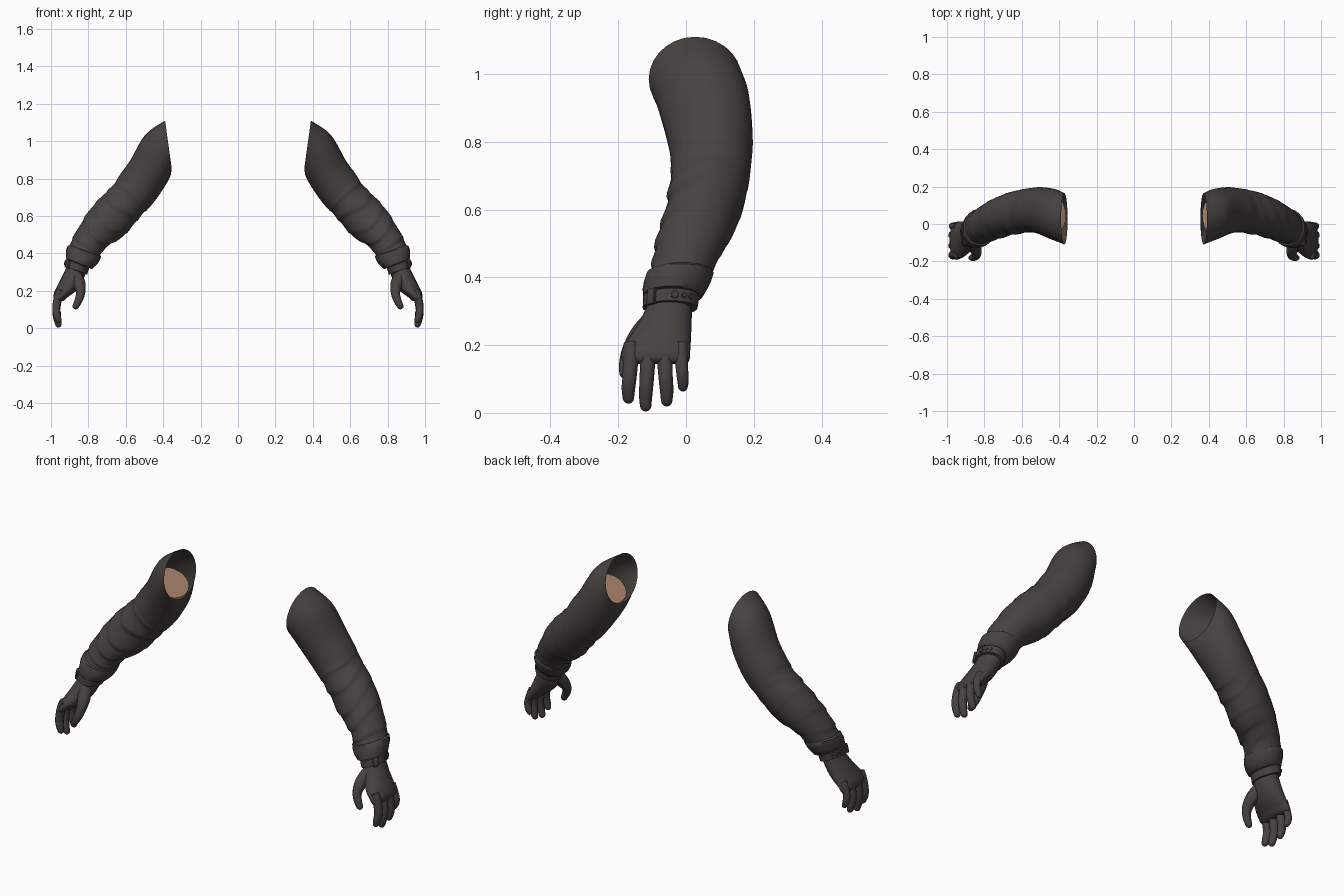
import bpy, bmesh, math
from mathutils import Vector

cube = bpy.data.objects.get("Cube")
if cube:
    bpy.data.objects.remove(cube, do_unlink=True)


def material(name, rgb):
    m = bpy.data.materials.new(name)
    m.use_nodes = True
    m.diffuse_color = (*rgb, 1)
    bsdf = m.node_tree.nodes["Principled BSDF"]
    bsdf.inputs["Base Color"].default_value = (*rgb, 1)
    bsdf.inputs["Roughness"].default_value = 0.8
    return m


CLOTH = material("dark cloth", (0.063, 0.055, 0.052))
SKIN = material("skin", (0.42, 0.24, 0.16))


def finish(bm, name, mat, angle=50):
    """Turn the left-side mesh into a mirrored, smooth-shaded pair."""
    bmesh.ops.recalc_face_normals(bm, faces=bm.faces)
    mesh = bpy.data.meshes.new(name)
    bm.to_mesh(mesh)
    bm.free()
    mesh.materials.append(mat)
    ob = bpy.data.objects.new(name, mesh)
    bpy.context.collection.objects.link(ob)
    bpy.ops.object.select_all(action="DESELECT")
    ob.select_set(True)
    bpy.context.view_layer.objects.active = ob
    bpy.ops.object.shade_smooth_by_angle(angle=math.radians(angle))
    ob.modifiers.new("Mirror", "MIRROR").use_mirror_merge = False
    return ob


def loft(bm, rows, cap_start=False, cap_end=False):
    rings = [[bm.verts.new(p) for p in row] for row in rows]
    n = len(rings[0])
    for a, b in zip(rings, rings[1:]):
        for i in range(n):
            j = (i + 1) % n
            bm.faces.new((a[i], a[j], b[j], b[i]))
    if cap_start:
        bm.faces.new(rings[0])
    if cap_end:
        bm.faces.new(rings[-1])


def spline(keys, u):
    """Catmull-Rom blend through a list of number tuples."""
    i = min(int(u), len(keys) - 2)
    f = u - i
    p0, p1, p2, p3 = (keys[max(0, min(len(keys) - 1, i + k))] for k in (-1, 0, 1, 2))
    return [0.5 * (2 * b + (c - a) * f + (2 * a - 5 * b + 4 * c - d) * f ** 2
                   + (3 * b - a - 3 * c + d) * f ** 3)
            for a, b, c, d in zip(p0, p1, p2, p3)]


def section(key, t, scale=1.0):
    """Point on an oval cross-section: outer x,z, inner x,z, front y, back y."""
    ox, oz, ix, iz, y0, y1 = key
    centre = Vector(((ox + ix) / 2, (y0 + y1) / 2, (oz + iz) / 2))
    across = Vector(((ox - ix) / 2, 0, (oz - iz) / 2))
    depth = Vector((0, (y1 - y0) / 2, 0))
    return centre + (across * math.cos(t) + depth * math.sin(t)) * scale


def turn(n):
    return [2 * math.pi * i / n for i in range(n)]


# Sleeve: oval sections from shoulder to cuff, with folds below the elbow
SLEEVE = [
    (.39, 1.11, .355, .86, -.11, .165),
    (.495, 1.035, .365, .805, -.085, .188),
    (.575, .90, .42, .715, -.055, .197),
    (.625, .83, .47, .65, -.045, .193),
    (.665, .77, .51, .61, -.048, .187),
    (.72, .715, .56, .55, -.055, .175),
    (.785, .645, .62, .485, -.07, .152),
    (.835, .57, .68, .45, -.088, .125),
    (.878, .495, .72, .415, -.098, .095),
    (.905, .435, .74, .38, -.108, .075),
]


def fold(u, t):
    """Slanted saw-tooth creases, strongest towards the front."""
    if u < 3:
        return 1.0
    front = (1 - math.sin(t)) / 2
    phase = (u * 0.85 + 0.28 * math.sin(t) + 0.18 * math.cos(2 * t + u)) % 1.0
    tooth = phase ** 1.5 if phase < 0.85 else (1 - phase) / 0.15 * 0.78
    fade = min(1, (u - 3) / 1.2) * min(1, (9.2 - u) / 0.8)
    return 1 + 0.10 * max(0, fade) * (0.2 + 0.8 * front) * (tooth - 0.45)


bm = bmesh.new()
STEPS = 9
rows = []
for k in range((len(SLEEVE) - 1) * STEPS + 1):
    u = k / STEPS
    key = spline(SLEEVE, u)
    rows.append([section(key, t, fold(u, t)) for t in turn(28)])
loft(bm, rows)
finish(bm, "sleeve", CLOTH)

# Turned cuff with a rolled lip at both ends
CUFF = [
    (.898, .445, .735, .385, -.104, .080),
    (.912, .440, .731, .385, -.116, .082),
    (.920, .415, .740, .362, -.124, .074),
    (.920, .392, .755, .340, -.128, .062),
    (.921, .375, .778, .318, -.127, .050),
    (.912, .368, .788, .318, -.118, .042),
    (.895, .368, .805, .328, -.100, .025),
]
bm = bmesh.new()
loft(bm, [[section(k, t) for t in turn(28)] for k in CUFF])
finish(bm, "cuff", CLOTH)

# Upper arm stub inside the sleeve, cut on a slant
ARM = [
    (.53, .965, .362, .862, -.075, .165),
    (.57, .885, .40, .765, -.045, .180),
    (.60, .83, .46, .69, -.03, .17),
]
bm = bmesh.new()
loft(bm, [[section(k, t, 0.97 - 0.04 * i) for t in turn(24)]
          for i, k in enumerate(ARM)], cap_start=True)
finish(bm, "upper_arm", SKIN)

# Wrist strap
STRAP = [
    (.905, .372, .800, .328, -.112, .030),
    (.922, .368, .796, .322, -.126, .040),
    (.928, .332, .806, .288, -.128, .034),
    (.912, .326, .820, .290, -.112, .020),
]
bm = bmesh.new()
loft(bm, [[section(k, t) for t in turn(28)] for k in STRAP])
finish(bm, "wrist_strap", CLOTH, 35)


def on_strap(t):
    """Centre, normal, and the two tangents on the strap's outside."""
    top, low = section(STRAP[1], t), section(STRAP[2], t)
    down = (low - top).normalized()
    along = (section(STRAP[1], t + 0.05) - section(STRAP[1], t - 0.05)).normalized()
    normal = along.cross(down).normalized()
    centre = (top + low) / 2
    middle = (section(STRAP[1], 0) + section(STRAP[2], math.pi)) / 2
    if normal.dot(centre - middle) < 0:
        normal.negate()
    return centre, normal, along, down


def stud(bm, t, width, height, thick, sides):
    """Raised plate on the strap, with the given number of sides."""
    c, n, a, d = on_strap(t)
    turnby = math.pi / 4 if sides == 4 else 0
    grow = math.sqrt(2) if sides == 4 else 1
    rows = []
    for lift, s in ((-0.006, 1), (thick, 1), (thick + 0.002, 0.8)):
        rows.append([c + n * lift + (a * math.cos(p + turnby) * width
                     + d * math.sin(p + turnby) * height) * s * grow for p in turn(sides)])
    loft(bm, rows, True, True)


# Buckle and strap studs
bm = bmesh.new()
stud(bm, -0.75, 0.014, 0.023, 0.006, 4)
finish(bm, "strap_buckle", CLOTH, 30)
bm = bmesh.new()
for t, r in ((0.15, 0.012), (0.5, 0.008), (0.8, 0.008)):
    stud(bm, t, r, r, 0.002, 12)
finish(bm, "strap_studs", CLOTH, 30)

# Palm
PALM = [
    (.905, .365, .815, .330, -.105, .020),
    (.918, .325, .815, .292, -.118, .018),
    (.945, .268, .840, .235, -.148, .016),
    (.970, .220, .872, .195, -.178, .014),
    (.985, .185, .908, .168, -.191, .012),
    (.985, .160, .928, .150, -.188, .010),
    (.975, .148, .945, .144, -.175, .002),
]
bm = bmesh.new()
rows = []
for k in range((len(PALM) - 1) * 3 + 1):
    rows.append([section(spline(PALM, k / 3), t) for t in turn(24)])
loft(bm, rows, cap_end=True)
finish(bm, "palm", CLOTH)


def digit(name, path):
    """Rounded finger through x, y, z, radius keys."""
    bm = bmesh.new()
    steps = 4 * (len(path) - 1)
    keys = [spline(path, k / 4) for k in range(steps + 1)]
    pts = [Vector(k[:3]) for k in keys]
    radii = [k[3] for k in keys]
    # rounded fingertip
    tip, aim, r = pts[-1], (pts[-1] - pts[-2]).normalized(), radii[-1]
    for a in (0.5, 0.95, 1.35):
        pts.append(tip + aim * r * math.sin(a))
        radii.append(r * math.cos(a))
    rows = []
    for i, p in enumerate(pts):
        d = (pts[min(i + 1, len(pts) - 1)] - pts[max(i - 1, 0)]).normalized()
        side = Vector((0, 1, 0)) - d * d.y
        side.normalize()
        up = d.cross(side)
        rows.append([p + (side * math.cos(t) + up * math.sin(t)) * radii[i] for t in turn(12)])
    loft(bm, rows, True, True)
    finish(bm, name, CLOTH)


# Fingers: knuckle y, fingertip y, fingertip z
FINGERS = {
    "index_finger": (-.163, -.170, .026),
    "middle_finger": (-.113, -.119, .003),
    "ring_finger": (-.063, -.057, .018),
    "little_finger": (-.014, -.009, .062),
}
for name, (y0, y1, z) in FINGERS.items():
    r = 0.018 if name == "little_finger" else 0.021
    drop = 0.19 - z
    digit(name, [
        (.948, y0, .205, r),
        (.962, y0, .165, r * 1.08),
        (.972, (y0 + y1) / 2, .19 - drop * 0.5, r),
        (.968, y1, .19 - drop * 0.72, r * 0.95),
        (.960, y1, z + r * 0.85, r * 0.8),
    ])

digit("thumb", [
    (.868, -.085, .285, .034),
    (.848, -.130, .235, .033),
    (.842, -.162, .190, .025),
    (.852, -.176, .150, .021),
    (.868, -.180, .118, .017),
])
